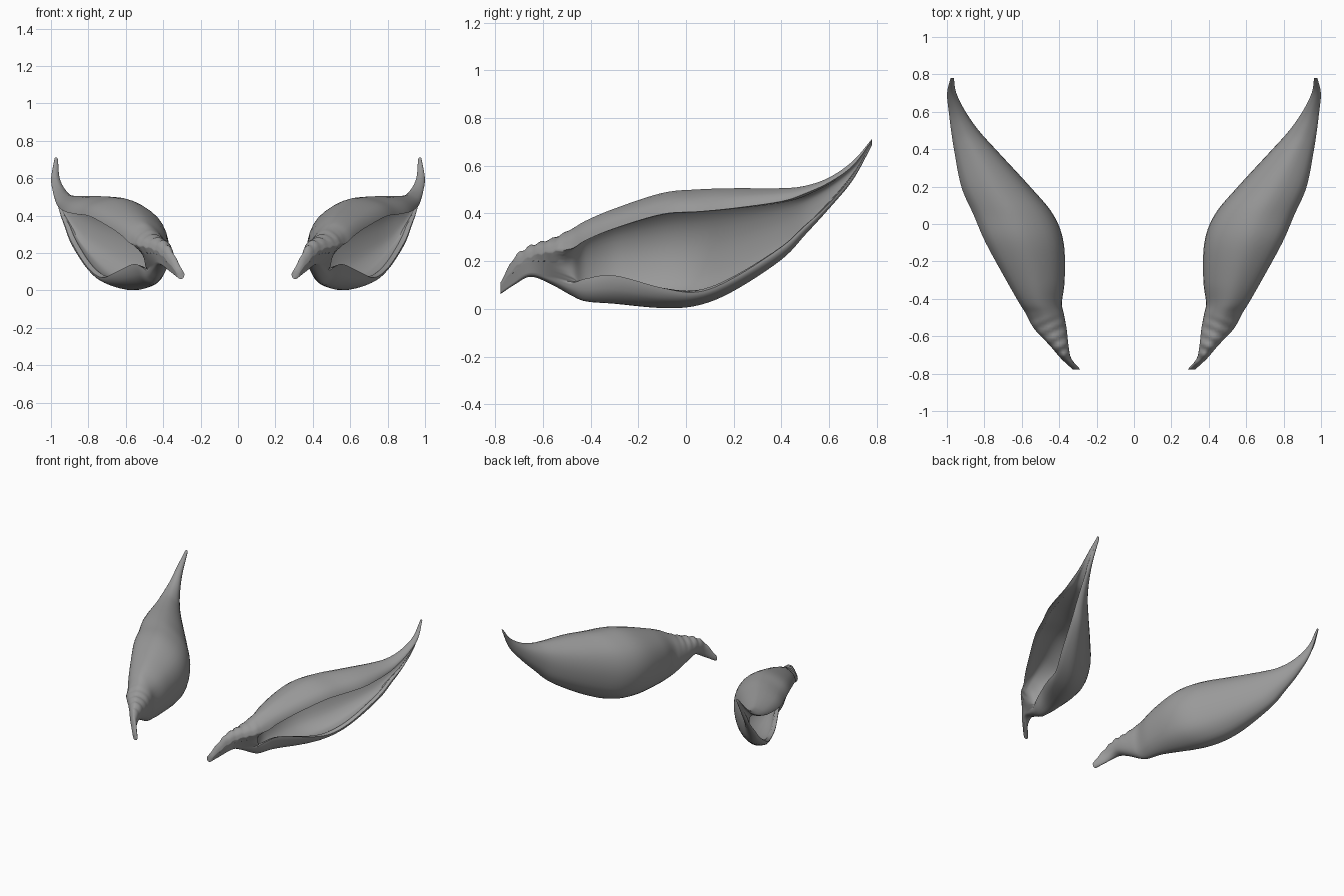
import bpy, bmesh, math
from mathutils import Vector

if "Cube" in bpy.data.objects:
    bpy.data.objects.remove(bpy.data.objects["Cube"])

grey = bpy.data.materials.new("grey")
grey.diffuse_color = (0.32, 0.32, 0.32, 1)
grey.use_nodes = True
grey.node_tree.nodes["Principled BSDF"].inputs["Base Color"].default_value = grey.diffuse_color

# y, inner x, outer x, bottom z, top z, lower rim x, lower rim z, upper rim z, hollow depth
SECTIONS = [
    (-.78, .285, .325, .06, .105, .32, .07, .09, 0),
    (-.72, .335, .39, .10, .215, .375, .12, .17, 0),
    (-.65, .35, .45, .135, .265, .43, .15, .22, 0),
    (-.56, .36, .535, .10, .295, .46, .13, .24, 0),
    (-.48, .375, .58, .055, .335, .49, .11, .25, .25),
    (-.42, .385, .62, .03, .37, .52, .13, .285, .8),
    (-.30, .37, .69, .02, .42, .57, .145, .335, 1),
    (-.10, .375, .80, .002, .485, .68, .09, .395, 1),
    (.05, .43, .865, .015, .50, .74, .07, .405, 1),
    (.20, .555, .93, .075, .505, .815, .13, .42, 1),
    (.40, .74, .968, .205, .505, .895, .26, .45, 1),
    (.50, .83, .982, .31, .515, .93, .35, .485, .9),
    (.60, .90, .992, .42, .55, .96, .44, .53, .6),
    (.70, .95, 1.0, .54, .62, .98, .56, .60, .2),
    (.782, .963, .98, .69, .715, .975, .70, .71, 0),
]


def spline(points, steps):
    """Smooth curve through points of any dimension."""
    pts = [Vector(p) for p in points]
    pts = [pts[0] * 2 - pts[1]] + pts + [pts[-1] * 2 - pts[-2]]
    out = []
    for i in range(1, len(pts) - 2):
        a, b, c, d = pts[i - 1:i + 3]
        for k in range(steps):
            t = k / steps
            out.append(b + (c - a) * (t / 2) + (a * 2 - b * 5 + c * 4 - d) * (t * t / 2)
                       + (b * 3 - a - c * 3 + d) * (t ** 3 / 2))
    return out + [pts[-2]]


def ring(row):
    """C-shaped cross-section: outer skin, then the hollow's lining back."""
    y, xi, xo, zb, zt, xl, zl, zu, depth = row
    mid = .5 * (zb + zt)
    keys = [(xo, zu), (xi + (xo - xi) * .86, zu + (zt - zu) * .68),
            (xi + (xo - xi) * .5, zt), (xi + (xo - xi) * .13, mid + (zt - mid) * .62),
            (xi, mid), (xi + (xl - xi) * .14, zb + (mid - zb) * .3),
            (xi + (xl - xi) * .52, zb), (xi + (xl - xi) * .88, zb + (zl - zb) * .36),
            (xl, zl)]
    outer = spline(keys, 4)
    n = len(outer)
    thick = min(.034, .22 * (zt - zb), .22 * (xo - xi))
    lining = []
    for i in range(n - 2, 0, -1):
        tangent = (outer[i + 1] - outer[i - 1]).normalized()
        inward = outer[i] + Vector((-tangent.y, tangent.x)) * thick
        chord = outer[0].lerp(outer[-1], i / (n - 1))
        lining.append(chord.lerp(inward, max(0, min(1, depth))))
    # crinkles on the upper side of the stem
    crinkle = .010 * max(0, 1 - abs(y + .63) / .14) ** .5
    return [(p.x, y, p.y + crinkle * math.sin(y * 105 + p.x * 50) * (p.y > mid))
            for p in outer + lining]


def make_pod(name, side):
    bm = bmesh.new()
    rings = [[bm.verts.new((side * x, y, z)) for x, y, z in ring(r)]
             for r in spline(SECTIONS, 6)]
    n = len(rings[0])
    for a, b in zip(rings, rings[1:]):
        for i in range(n):
            j = (i + 1) % n
            bm.faces.new((a[i], a[j], b[j], b[i]))
    bm.faces.new(rings[0])
    bm.faces.new(rings[-1])
    bmesh.ops.recalc_face_normals(bm, faces=bm.faces)
    mesh = bpy.data.meshes.new(name)
    bm.to_mesh(mesh)
    bm.free()
    mesh.materials.append(grey)
    obj = bpy.data.objects.new(name, mesh)
    bpy.context.collection.objects.link(obj)
    # soften the rims
    smooth = obj.modifiers.new("soften", 'SMOOTH')
    smooth.factor = .4
    smooth.iterations = 3
    bpy.ops.object.select_all(action='DESELECT')
    obj.select_set(True)
    bpy.context.view_layer.objects.active = obj
    bpy.ops.object.shade_smooth_by_angle(angle=math.radians(80))


# mirrored pair of hollow curled pods
make_pod("right_pod", 1)
make_pod("left_pod", -1)
